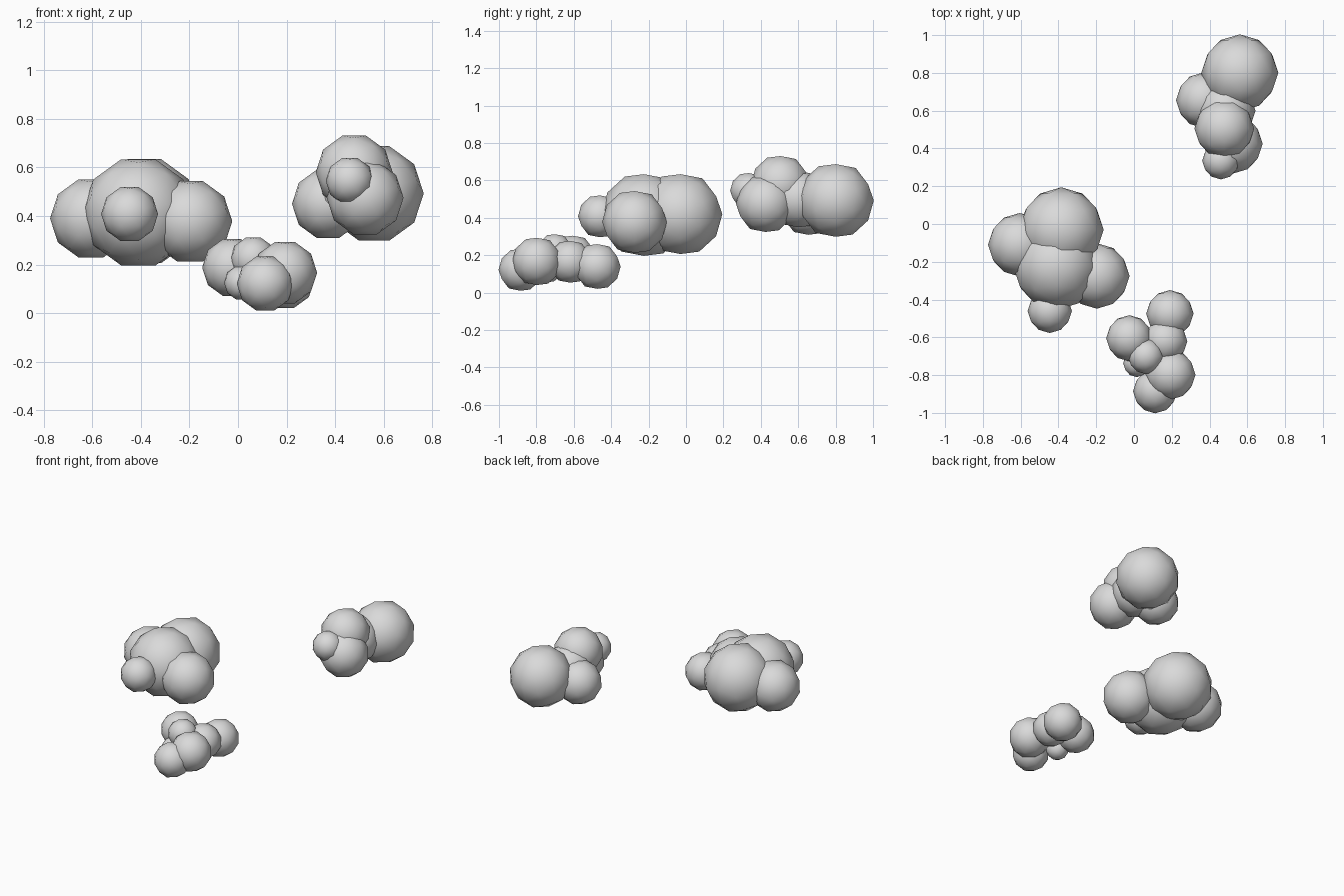
import bpy
from math import radians
from mathutils import Matrix

cube = bpy.data.objects.get("Cube")
if cube:
    bpy.data.objects.remove(cube, do_unlink=True)

# One soft grey for every cloud
grey = bpy.data.materials.new("cloud_grey")
grey.use_nodes = True
colour = (0.7, 0.7, 0.7, 1)
grey.diffuse_color = colour
grey.node_tree.nodes["Principled BSDF"].inputs["Base Color"].default_value = colour

# Puffs lie with their poles along y
TURN = Matrix.Rotation(radians(90), 4, "X") @ Matrix.Rotation(radians(18), 4, "Z")


def puff(name, x, y, z, r):
    """A faceted, smooth-shaded ball."""
    bpy.ops.mesh.primitive_ico_sphere_add(subdivisions=2, radius=r * 1.02)
    ob = bpy.context.object
    ob.name = name
    ob.data.transform(TURN)
    ob.location = (x, y, z)
    ob.data.materials.append(grey)
    for p in ob.data.polygons:
        p.use_smooth = True
    return ob


# Each puff: part, x, y, z, radius
clouds = {
    "large_cloud": [
        ("back", -0.385, -0.03, 0.42, 0.22),
        ("front", -0.41, -0.225, 0.415, 0.225),
        ("right", -0.605, -0.11, 0.39, 0.165),
        ("left", -0.197, -0.275, 0.378, 0.17),
        ("nose", -0.446, -0.46, 0.408, 0.115),
    ],
    "high_cloud": [
        ("back", 0.56, 0.8, 0.493, 0.2),
        ("right", 0.37, 0.655, 0.45, 0.145),
        ("top", 0.478, 0.505, 0.58, 0.155),
        ("left", 0.523, 0.425, 0.475, 0.155),
        ("nose", 0.46, 0.335, 0.545, 0.097),
        ("core", 0.485, 0.6, 0.5, 0.155),
    ],
    "small_cloud": [
        ("back", 0.19, -0.475, 0.14, 0.123),
        ("right", -0.025, -0.605, 0.188, 0.12),
        ("core", 0.165, -0.62, 0.165, 0.115),
        ("left", 0.193, -0.797, 0.167, 0.13),
        ("front", 0.112, -0.885, 0.122, 0.115),
        ("top", 0.063, -0.7, 0.222, 0.093),
        ("low", 0.015, -0.738, 0.125, 0.071),
    ],
}

for cloud, puffs in clouds.items():
    for part, *spot in puffs:
        puff(f"{cloud}_{part}_puff", *spot)
